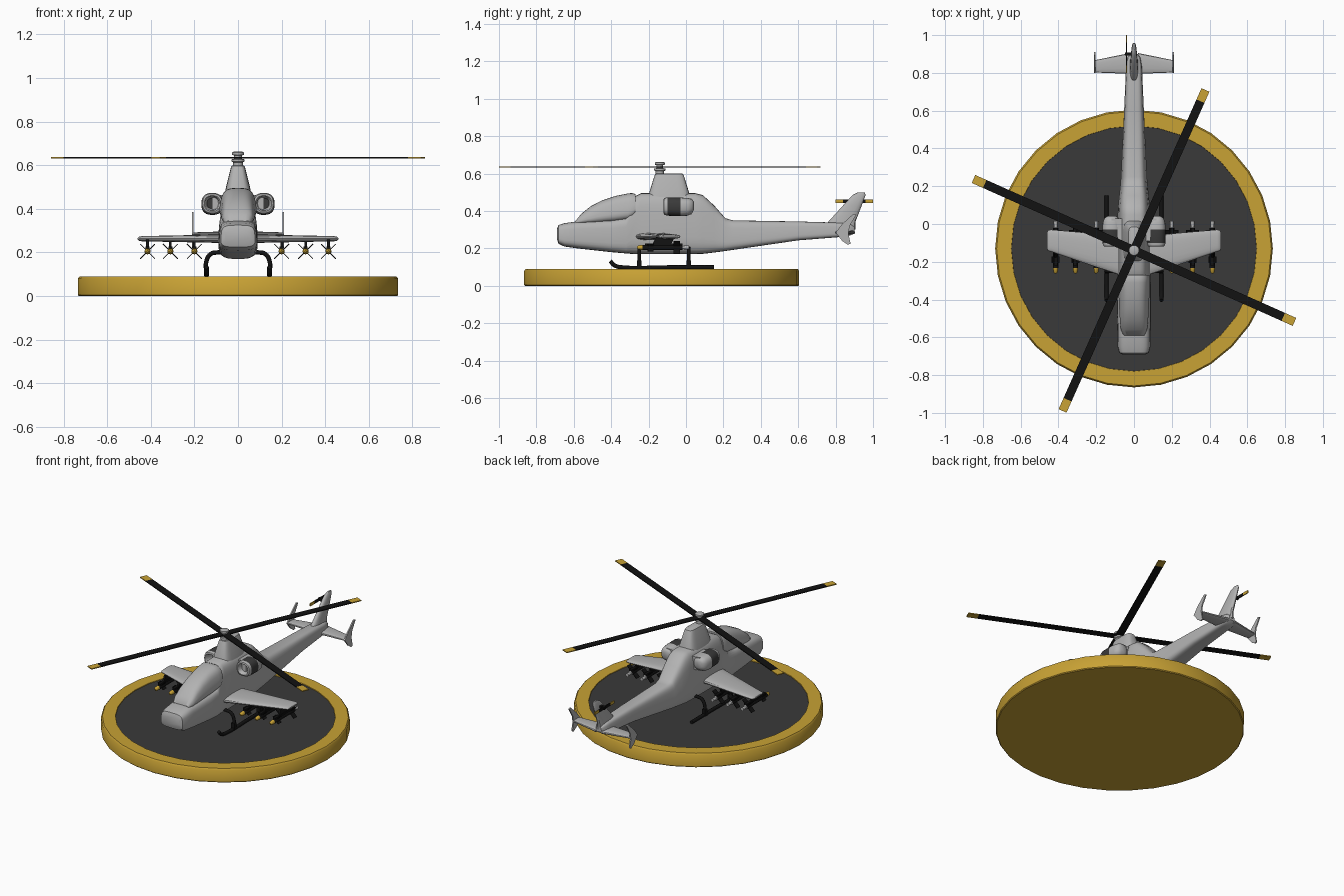
import bpy, bmesh, math
from mathutils import Vector as V

cube = bpy.data.objects.get("Cube")
if cube:
    bpy.data.objects.remove(cube)


def material(name, rgb):
    m = bpy.data.materials.new(name)
    m.use_nodes = True
    m.diffuse_color = (*rgb, 1)
    m.node_tree.nodes["Principled BSDF"].inputs["Base Color"].default_value = (*rgb, 1)
    return m


GREY = material("light grey", (0.45, 0.45, 0.45))
GOLD = material("gold", (0.58, 0.36, 0.035))
DARK = material("dark grey", (0.042, 0.042, 0.042))
BLACK = material("black", (0.006, 0.006, 0.006))
X, Y, Z = V((1, 0, 0)), V((0, 1, 0)), V((0, 0, 1))


def ring(c, u, v, e=2, n=24, taper=1.0, turn=0.0):
    """Superellipse around c; taper narrows u towards +v."""
    pts = []
    for i in range(n):
        a = math.tau * i / n + turn
        cu, sv = [math.copysign(abs(t) ** (2 / e), t) for t in (math.cos(a), math.sin(a))]
        pts.append(V(c) + u * cu * (1 + (taper - 1) * (sv + 1) / 2) + v * sv)
    return pts


def smooth(ob, angle=40):
    bpy.ops.object.select_all(action='DESELECT')
    ob.select_set(True)
    bpy.context.view_layer.objects.active = ob
    bpy.ops.object.shade_smooth_by_angle(angle=math.radians(angle))


def loft(name, rings, mats=(GREY,), rule=None, angle=40):
    """Skin a list of equal rings, cap the ends; rule(centre) picks the material."""
    bm = bmesh.new()
    rows = [[bm.verts.new(p) for p in r] for r in rings]
    for a, b in zip(rows, rows[1:]):
        for i in range(len(a)):
            j = (i + 1) % len(a)
            bm.faces.new((a[i], a[j], b[j], b[i]))
    bm.faces.new(rows[0])
    bm.faces.new(rows[-1])
    bmesh.ops.recalc_face_normals(bm, faces=bm.faces[:])
    if rule:
        for f in bm.faces:
            f.material_index = rule(f.calc_center_median())
    me = bpy.data.meshes.new(name)
    bm.to_mesh(me)
    bm.free()
    for m in mats:
        me.materials.append(m)
    ob = bpy.data.objects.new(name, me)
    bpy.context.collection.objects.link(ob)
    smooth(ob, angle)
    return ob


def lathe(name, profile, origin, axis, n, mats=(GREY,), rule=None):
    u, v = (X, Y) if axis == Z else (X, Z)
    o = V(origin)
    return loft(name, [ring(o + axis * h, u * r, v * r, 2, n) for r, h in profile], mats, rule)


def plank(name, stops, u, v, mats, rule=None):
    """Box with cross-section half sizes u, v running through the stops."""
    k = math.sqrt(2)
    return loft(name, [ring(p, u * k, v * k, 2, 4, 1, math.pi / 4) for p in stops], mats, rule)


def plate(name, outline, x, t):
    """Flat shape in the side plane."""
    return loft(name, [[V((x + d, y, z)) for y, z in outline] for d in (-t, t)])


def tube(name, pts, r, mat):
    cu = bpy.data.curves.new(name, 'CURVE')
    cu.dimensions = '3D'
    cu.bevel_depth, cu.bevel_resolution, cu.resolution_u = r, 2, 5
    cu.use_fill_caps = True
    sp = cu.splines.new('BEZIER')
    sp.bezier_points.add(len(pts) - 1)
    for b, p in zip(sp.bezier_points, pts):
        b.co = p
        b.handle_left_type = b.handle_right_type = 'AUTO'
    cu.materials.append(mat)
    ob = bpy.data.objects.new(name, cu)
    bpy.context.collection.objects.link(ob)


# Round display base with a dark pad
lathe("display_base", [(.73, 0), (.735, .005), (.735, .08), (.727, .09), (.65, .09), (.649, .086), (.001, .086)],
      (0, -.13, 0), Z, 32, (GOLD, DARK),
      lambda c: int(c.z > .0855 and (c.xy - V((0, -.13))).length < .6))


# Fuselage and canopy: y, bottom, top, half width, top taper
def hull(name, table, e):
    loft(name, [ring((0, y, (a + b) / 2), X * w, Z * (b - a) / 2, e, 32, t) for y, a, b, w, t in table])


hull("fuselage", [
    (-.69, .25, .305, .065, .9), (-.682, .225, .325, .082, .9), (-.65, .21, .335, .09, .9),
    (-.58, .2, .345, .092, .9), (-.4, .18, .355, .092, .95), (-.32, .173, .37, .092, .95),
    (-.28, .17, .475, .092, .8), (-.24, .17, .495, .093, .78), (.05, .17, .495, .093, .78),
    (.09, .171, .485, .091, .77), (.15, .178, .43, .085, .75), (.21, .186, .362, .078, .75),
    (.25, .192, .35, .075, .75), (.6, .243, .344, .056, .8), (.84, .262, .337, .044, .85),
    (.88, .27, .33, .036, .85), (.9, .285, .315, .02, .9)], 4)
hull("canopy", [
    (-.59, .33, .348, .06, .8), (-.56, .33, .385, .075, .8), (-.51, .33, .425, .082, .75),
    (-.45, .335, .456, .087, .72), (-.38, .34, .48, .091, .7), (-.31, .348, .494, .094, .72),
    (-.285, .36, .496, .094, .73), (-.27, .38, .49, .09, .73)], 3.2)

# Rotor housing, mast and hub
loft("rotor_housing", [ring((0, -.09, z), X * w, Y * d, 4) for z, w, d in
                       [(.47, .06, .112), (.5, .055, .106), (.585, .034, .08), (.597, .03, .075), (.601, .022, .066)]])
HUB = V((0, -.14, .635))
lathe("rotor_mast", [(.022, -.04), (.022, -.022), (.03, -.018), (.03, -.008), (.018, -.006), (.018, .01),
                     (.027, .013), (.027, .024), (.018, .028)], HUB, Z, 20)

# Main rotor blades with gold tips
for i in range(4):
    a = math.radians(66 + 90 * i)
    d, side = V((math.cos(a), math.sin(a), 0)), V((-math.sin(a), math.cos(a), 0))
    plank("rotor_blade", [HUB + d * t for t in (.015, .865, .93)], side * .023, Z * .003,
          (BLACK, GOLD), lambda c: int((c - HUB).length > .87))

# Tail fin and tail rotor
loft("tail_fin", [ring((0, y, z), X * w, Y * d, 2.5, 16) for y, z, d, w in
                  [(.82, .3, .085, .024), (.835, .345, .072, .021), (.89, .43, .05, .016),
                   (.925, .485, .035, .012), (.938, .5, .018, .006)]])
TAIL = V((-.04, .9, .452))
plank("tail_rotor_blade", [TAIL + Y * t for t in (-.1, -.06, .06, .1)], X * .003, Z * .009,
      (BLACK, GOLD), lambda c: int(abs(c.y - TAIL.y) > .07))
plank("tail_rotor_shaft", [TAIL - X * .008, TAIL + X * .04], Y * .009, Z * .009, (BLACK,))

# Parts that repeat on both sides
for s, word in ((-1, "right"), (1, "left")):
    # stub wing, tailplane and swept end plate
    loft(word + "_wing", [ring((s * x, y, .263), Y * d, Z * t, 2.6, 20) for x, y, d, t in
                          [(.05, -.172, .108, .02), (.44, -.088, .058, .012), (.455, -.088, .054, .009), (.46, -.088, .045, .004)]])
    loft(word + "_tailplane", [ring((s * x, y, .285), Y * d, Z * t, 2.6, 16) for x, y, d, t in
                               [(.02, .85, .055, .013), (.205, .835, .033, .007)]])
    plate(word + "_end_plate", [(.8, .285), (.835, .33), (.895, .385), (.91, .38), (.875, .32),
                                (.868, .28), (.88, .225), (.865, .22), (.835, .24)], s * .207, .004)
    # engine pod with hollow intake
    loft(word + "_engine_pod", [ring((s * .118, y, z), X * r, Z * r * k, 2.5, 24) for y, z, r, k in
                                [(-.06, .425, .024, 1), (-.115, .425, .031, 1), (-.12, .425, .036, 1), (-.117, .425, .044, 1),
                                 (-.1, .424, .049, 1), (-.03, .422, .05, 1), (.01, .422, .047, 1), (.032, .425, .038, 1),
                                 (.042, .428, .022, 1)]], (GREY, DARK), lambda c: int(c.y > -.07 and c.y < -.055))
    plank(word + "_engine_fairing", [(s * .05, -.03, .42), (s * .12, -.03, .425)], Y * .06, Z * .042, (GREY,))
    # landing skid and its legs
    tube(word + "_skid", [(s * .145, y, z) for y, z in
                          [(-.405, .132), (-.38, .108), (-.34, .099), (-.1, .099), (.15, .099)]], .011, BLACK)
    for y in (-.25, .015):
        tube(word + "_skid_leg", [(s * x, y, z) for x, z in
                                  [(.145, .1), (.145, .16), (.125, .193), (.095, .2), (.05, .2)]], .01, BLACK)
        plank(word + "_skid_clamp", [(s * .145, y, .092), (s * .145, y, .135)], X * .012, Y * .012, (BLACK,))
    # missiles under the wing: gold nose, black body, grey nozzle
    for x in (.2, .31, .415):
        c = V((s * x, 0, .205))
        lathe("missile", [(.004, -.262), (.011, -.255), (.014, -.232), (.014, -.02), (.009, -.018), (.011, .015)],
              c, Y, 12, (BLACK, GOLD, GREY), lambda p: 1 if p.y < -.24 else 2 if p.y > -.019 else 0)
        plank("pylon", [c + V((0, -.135, .008)), c + V((0, -.11, .055))], X * .006, Y * .05, (BLACK,))
        plank("launch_rail", [c + V((0, -.22, .016)), c + V((0, -.02, .016))], X * .009, Z * .006, (BLACK,))
        for y, r in ((-.19, .028), (-.05, .048)):
            for k in (-1, 1):
                d = V((k, 0, 1)).normalized()
                n = V((1, 0, -k)).normalized()
                m = c + Y * y
                plank("missile_fin", [m - d * r, m + d * r], n * .002, Y * .017, (BLACK,))
